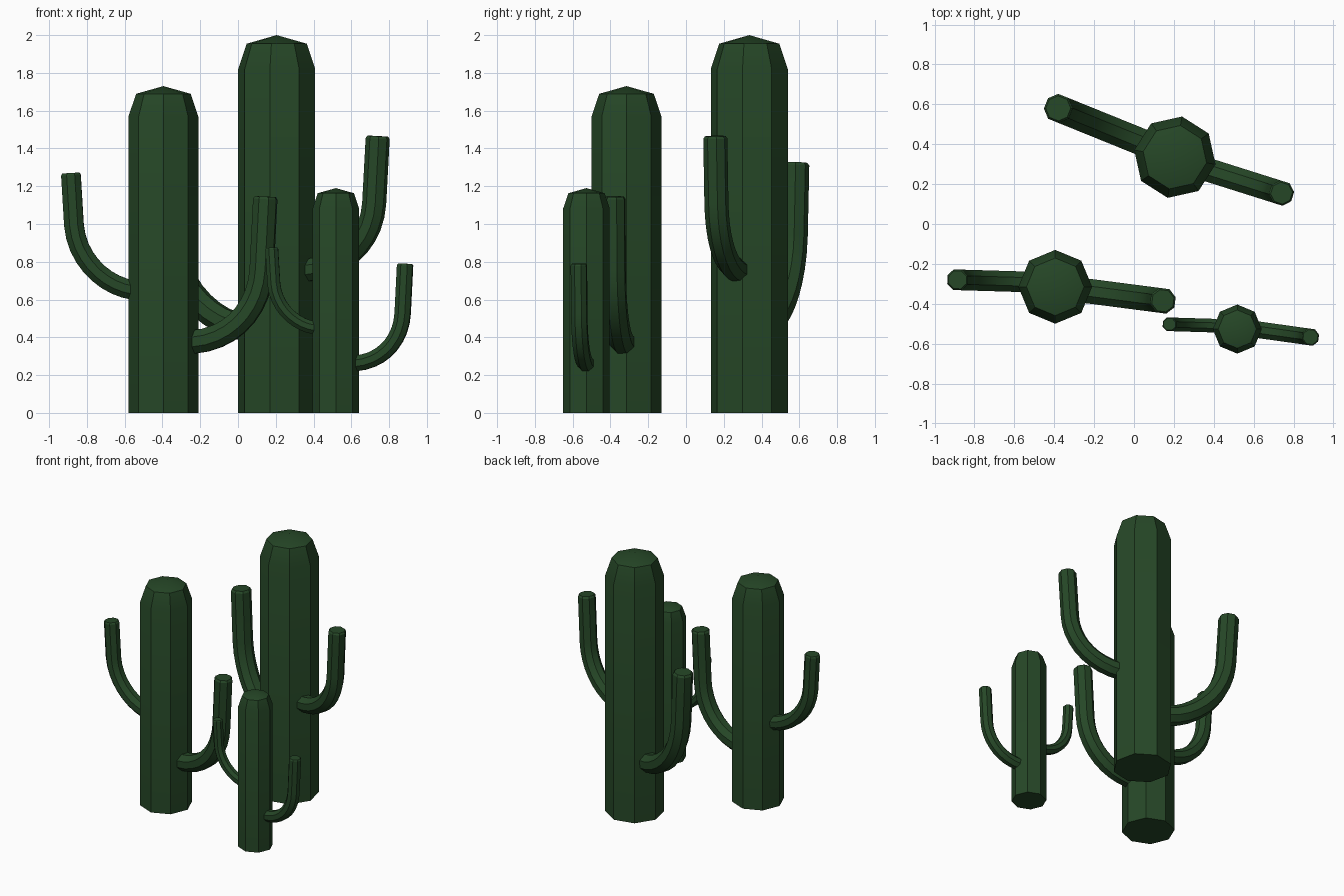
import bpy, bmesh, math
from mathutils import Vector
from mathutils.geometry import interpolate_bezier

cube = bpy.data.objects.get("Cube")
if cube:
    bpy.data.objects.remove(cube, do_unlink=True)

SIDES = 8
COLOUR = (0.019, 0.063, 0.020, 1)
green = bpy.data.materials.new("dark cactus green")
green.use_nodes = True
green.diffuse_color = COLOUR
green.node_tree.nodes["Principled BSDF"].inputs["Base Color"].default_value = COLOUR


def ring(bm, centre, u, v, radius, turn):
    angles = [turn + math.tau * i / SIDES for i in range(SIDES)]
    return [bm.verts.new(centre + (u * math.cos(a) + v * math.sin(a)) * radius) for a in angles]


def skin(bm, rings):
    for a, b in zip(rings, rings[1:]):
        for i in range(SIDES):
            j = (i + 1) % SIDES
            bm.faces.new((a[i], a[j], b[j], b[i]))
    bm.faces.new(rings[0][::-1])


def finish(bm, name):
    bmesh.ops.recalc_face_normals(bm, faces=bm.faces)
    mesh = bpy.data.meshes.new(name)
    bm.to_mesh(mesh)
    bm.free()
    mesh.materials.append(green)
    obj = bpy.data.objects.new(name, mesh)
    bpy.context.collection.objects.link(obj)
    bpy.ops.object.select_all(action='DESELECT')
    obj.select_set(True)
    bpy.context.view_layer.objects.active = obj
    bpy.ops.object.shade_smooth_by_angle(angle=math.radians(20))


def trunk(name, x, y, radius, height, turn):
    """Octagonal column with a chamfered shoulder and a shallow pointed top."""
    bm = bmesh.new()
    profile = [(0, 1), (height - 0.87 * radius, 1), (height - 0.22 * radius, 0.78)]
    rings = [ring(bm, Vector((x, y, z)), Vector((1, 0, 0)), Vector((0, 1, 0)),
                  radius * k, math.radians(turn)) for z, k in profile]
    skin(bm, rings)
    tip = bm.verts.new((x, y, height))
    for i in range(SIDES):
        bm.faces.new((rings[-1][i], rings[-1][(i + 1) % SIDES], tip))
    finish(bm, name)


def arm(name, start, end, radius, bend):
    """Tube that leaves the trunk sideways, bends upward and ends in a flat cap."""
    bm = bmesh.new()
    start, end = Vector(start), Vector(end)
    span = end - start
    out = Vector((span.x, span.y, 0))
    side = out.normalized().cross(Vector((0, 0, 1)))

    def place(p):
        return start + out * p[0] + Vector((0, 0, span.z * p[1]))

    path = interpolate_bezier(*[place(p) for p in bend], 10)
    direction = (end - path[-1]).normalized()
    path += [end - direction * radius * 0.2, end]
    rings = []
    for i, p in enumerate(path):
        tangent = (path[min(i + 1, len(path) - 1)] - path[max(i - 1, 0)]).normalized()
        size = radius * (0.86 if i == len(path) - 1 else 1)
        rings.append(ring(bm, p, side, tangent.cross(side), size, math.pi / SIDES))
    skin(bm, rings)
    bm.faces.new(rings[-1])
    finish(bm, name)


# Bend outlines: outward and upward fractions of each arm's span
LEFT_BEND = [(0, 0), (0.55, 0.02), (0.92, 0.23), (0.95, 0.5)]
RIGHT_BEND = [(0, 0), (0.45, 0.03), (0.9, 0.25), (0.95, 0.55)]

# Medium cactus
trunk("medium_trunk", -0.395, -0.315, 0.185, 1.73, 0)
arm("medium_left_arm", (-0.24, -0.335, 0.375), (0.145, -0.385, 1.145), 0.067, LEFT_BEND)
arm("medium_right_arm", (-0.55, -0.29, 0.65), (-0.885, -0.28, 1.27), 0.056, RIGHT_BEND)

# Tall cactus
trunk("tall_trunk", 0.205, 0.335, 0.207, 2.0, -10)
arm("tall_left_arm", (0.36, 0.275, 0.755), (0.74, 0.155, 1.465), 0.064, LEFT_BEND)
arm("tall_right_arm", (0.04, 0.41, 0.45), (-0.38, 0.58, 1.325), 0.073, RIGHT_BEND)

# Small cactus
trunk("small_trunk", 0.518, -0.527, 0.123, 1.19, 0)
arm("small_left_arm", (0.62, -0.53, 0.262), (0.885, -0.567, 0.79), 0.045, LEFT_BEND)
arm("small_right_arm", (0.41, -0.51, 0.45), (0.178, -0.503, 0.875), 0.037, RIGHT_BEND)
